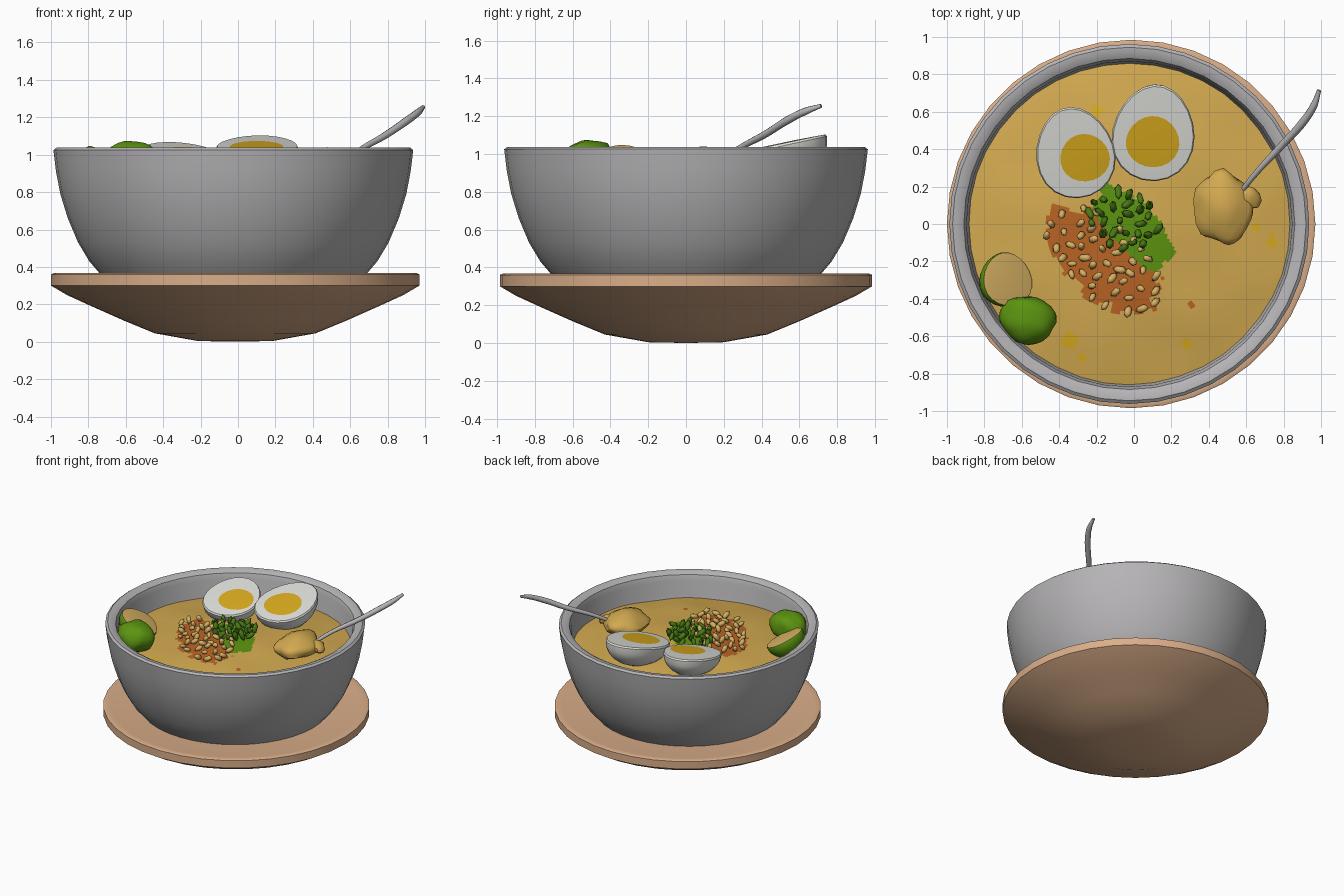
import bpy, bmesh, math, random
from mathutils import Matrix, Vector, noise

if "Cube" in bpy.data.objects:
    bpy.data.objects.remove(bpy.data.objects["Cube"])

random.seed(4)
CX = -0.025  # bowl axis


def mat(name, r, g, b):
    lin = lambda c: ((c / 255 + 0.055) / 1.055) ** 2.4 if c > 10 else c / 3294
    m = bpy.data.materials.new(name)
    m.diffuse_color = (lin(r), lin(g), lin(b), 1)
    m.use_nodes = True
    m.node_tree.nodes["Principled BSDF"].inputs["Base Color"].default_value = m.diffuse_color
    return m


GREY = mat("stoneware_grey", 182, 180, 182)
WOOD = mat("plate_tan", 218, 174, 137)
SOUP = mat("soup_gold", 211, 170, 80)
WHITE = mat("egg_white", 224, 224, 219)
YOLK = mat("yolk_yellow", 218, 172, 30)
ORANGE = mat("spice_orange", 186, 100, 36)
GREEN = mat("lime_green", 92, 148, 16)
DARK = mat("herb_green", 74, 122, 22)
SEED = mat("seed_tan", 214, 176, 98)


def finish(name, bm, mats, angle=40, recalc=True):
    if recalc:
        bmesh.ops.recalc_face_normals(bm, faces=bm.faces[:])
    me = bpy.data.meshes.new(name)
    bm.to_mesh(me)
    bm.free()
    for m in mats:
        me.materials.append(m)
    me.shade_smooth()
    me.set_sharp_from_angle(angle=math.radians(angle))
    ob = bpy.data.objects.new(name, me)
    bpy.context.collection.objects.link(ob)
    return ob


def loft(rings, seg, band_mats=None):
    """Bridge ellipse rings (cx, cy, rx, ry, z); a zero radius closes to a point."""
    bm = bmesh.new()
    loops = []
    for cx, cy, rx, ry, z in rings:
        if rx == 0:
            loops.append([bm.verts.new((cx, cy, z))] * seg)
        else:
            loops.append([bm.verts.new((cx + rx * math.cos(t), cy + ry * math.sin(t), z))
                          for t in (2 * math.pi * j / seg for j in range(seg))])
    for i in range(len(loops) - 1):
        a, b = loops[i], loops[i + 1]
        for j in range(seg):
            k = (j + 1) % seg
            f = bm.faces.new(list(dict.fromkeys((a[j], b[j], b[k], a[k]))))
            f.material_index = band_mats[i] if band_mats else 0
    return bm


def lathe(name, profile, seg, material, x):
    finish(name, loft([(x, 0, r, r, z) for r, z in profile], seg), [material])


# Plate under the bowl
lathe("plate", [(0, 0), (0.2, 0.004), (0.43, 0.045), (0.6, 0.115), (0.78, 0.195),
                (0.9, 0.25), (0.985, 0.3), (0.985, 0.36), (0.97, 0.367),
                (0.93, 0.36), (0, 0.355)], 36, WOOD, -0.015)

# Bowl with a rounded rim
lathe("bowl", [(0, 0.36), (0.71, 0.36), (0.77, 0.43), (0.83, 0.53), (0.885, 0.66),
               (0.925, 0.79), (0.948, 0.91), (0.962, 1.025), (0.945, 1.038),
               (0.915, 1.036), (0.885, 1.02), (0.87, 0.98), (0.865, 0.86),
               (0.8, 0.68), (0.6, 0.5), (0, 0.44)], 40, GREY, CX)


# Soup surface with painted spice, herb and oil patches
def soup_z(x, y):
    r2 = ((x - CX) ** 2 + y * y) / 0.75
    return 0.925 - 0.085 * r2 + 0.012 * noise.noise(Vector((x * 3, y * 3, 0)))


def in_ellipse(x, y, cx, cy, a, b, deg):
    c, s = math.cos(math.radians(deg)), math.sin(math.radians(deg))
    u, v = (x - cx) * c + (y - cy) * s, (y - cy) * c - (x - cx) * s
    return (u / a) ** 2 + (v / b) ** 2


OIL = [(-0.35, -0.62, 0.04), (0.74, -0.09, 0.03), (-0.2, 0.61, 0.03),
       (0.28, -0.64, 0.02), (-0.27, -0.71, 0.02), (0.65, -0.03, 0.02)]
FLECKS = [(0.31, -0.43, 0.018), (0.15, -0.29, 0.015)]


def soup_colour(x, y):
    n = 0.55 * noise.noise(Vector((x * 11, y * 11, 3)))
    if in_ellipse(x, y, 0.0, -0.02, 0.28, 0.13, -48) + n < 0.95:
        return 2
    if in_ellipse(x, y, -0.17, -0.2, 0.38, 0.2, -42) + n < 0.95:
        return 1
    if any(math.hypot(x - a, y - b) < r for a, b, r in FLECKS):
        return 1
    if any(math.hypot(x - a, y - b) < r for a, b, r in OIL):
        return 3
    return 0


N = 45
bm = loft([(CX, 0, 0.875 * i / N, 0.875 * i / N, 0) for i in range(N + 1)], 120)
for v in bm.verts:
    v.co.z = soup_z(v.co.x, v.co.y)
for f in bm.faces:
    c = f.calc_center_median()
    f.material_index = soup_colour(c.x, c.y)
finish("soup", bm, [SOUP, ORANGE, GREEN, YOLK], recalc=False)


# Half pieces: flat cut face with a coloured core and a domed back
def half(name, loc, rx, ry, depth, core, mats, rot):
    ox, oy, cr = core
    rings = [(ox, oy, 0, 0, 0.004), (ox, oy, cr, cr, 0.004), (0, 0, rx * 0.97, ry * 0.97, 0)]
    for k in range(6):
        t = math.pi / 2 * k / 6
        rings.append((0, 0, rx * math.cos(t), ry * math.cos(t), -0.012 - depth * math.sin(t)))
    rings.append((0, 0, 0, 0, -0.012 - depth))
    bm = loft(rings, 22, [0, 1] + [2] * 7)
    for v in bm.verts:  # slight taper toward +y
        v.co.x *= 1 - 0.12 * v.co.y / ry
    bm.transform(Matrix.Translation(loc) @ rot)
    finish(name, bm, mats, 35)


def tilt(x, y, z):
    return (Matrix.Rotation(math.radians(y), 4, 'Y') @ Matrix.Rotation(math.radians(x), 4, 'X')
            @ Matrix.Rotation(math.radians(z), 4, 'Z'))


EGG = [YOLK, WHITE, WHITE]
half("egg_half_left", (-0.315, 0.38, 1.02), 0.21, 0.25, 0.16, (0.045, -0.035, 0.13),
     EGG, tilt(11, 3, 12))
half("egg_half_right", (0.105, 0.485, 1.05), 0.22, 0.265, 0.18, (0.0, -0.045, 0.14),
     EGG, tilt(12, 0, -6))

# Lime pieces resting at the bowl wall
half("lime_half", (-0.675, -0.295, 0.975), 0.15, 0.148, 0.14, (0, 0, 0.12),
     [SEED, SEED, GREEN], tilt(-8, 28, 0))


def blob(name, loc, size, material, rot, rough, sub=3):
    bm = bmesh.new()
    bmesh.ops.create_icosphere(bm, subdivisions=sub, radius=1)
    for v in bm.verts:
        v.co *= 1 + rough * noise.noise(v.co * 1.6 + Vector(loc) * 5)
    bm.transform(Matrix.Translation(loc) @ rot @ Matrix.Diagonal((*size, 1)))
    finish(name, bm, [material])


blob("lime_wedge", (-0.57, -0.515, 0.965), (0.15, 0.13, 0.115), GREEN, tilt(0, 0, -20), 0.15)

# Spoon: scoop of soup, bowl edge and tapered handle
blob("spoon_scoop", (0.48, 0.09, 0.945), (0.16, 0.195, 0.085), SOUP, tilt(0, 0, 8), 0.18)
blob("spoon_edge", (0.62, 0.14, 0.95), (0.065, 0.06, 0.035), SOUP, tilt(0, 20, -30), 0.2, 2)

curve = bpy.data.curves.new("spoon_handle", 'CURVE')
curve.dimensions = '3D'
curve.bevel_depth = 0.022
curve.bevel_resolution = 2
curve.use_fill_caps = True
path = [(0.57, 0.17, 0.96, 0.6), (0.66, 0.28, 1.03, 0.7), (0.79, 0.42, 1.105, 0.9),
        (0.9, 0.54, 1.18, 1.0), (0.96, 0.63, 1.225, 0.9), (0.99, 0.715, 1.255, 0.5)]
sp = curve.splines.new('BEZIER')
sp.bezier_points.add(len(path) - 1)
for p, (x, y, z, r) in zip(sp.bezier_points, path):
    p.co, p.radius = (x, y, z), r
    p.handle_left_type = p.handle_right_type = 'AUTO'
curve.materials.append(GREY)
bpy.context.collection.objects.link(bpy.data.objects.new("spoon_handle", curve))


# Scattered seeds and herb pieces
def scatter(name, count, area, gap, size, lift, lean, material):
    cx, cy, a, b, deg = area
    bm = bmesh.new()
    spots = []
    for _ in range(4000):
        x, y = random.uniform(-0.5, 0.2), random.uniform(-0.5, 0.2)
        if len(spots) == count:
            break
        if in_ellipse(x, y, cx, cy, a, b, deg) > 1 or any(
                math.hypot(x - p, y - q) < gap for p, q in spots):
            continue
        spots.append((x, y))
        s = random.uniform(0.85, 1.15)
        m = (Matrix.Translation((x, y, soup_z(x, y) + lift * random.uniform(0.7, 1.2)))
             @ Matrix.Rotation(random.uniform(0, 6.28), 4, 'Z')
             @ Matrix.Rotation(math.radians(random.uniform(*lean)), 4, 'X')
             @ Matrix.Diagonal((size[0] * s, size[1] * s, size[2] * s, 1)))
        bmesh.ops.create_icosphere(bm, subdivisions=1, radius=1, matrix=m)
    finish(name, bm, [material], 60)


scatter("tan_seeds", 46, (-0.17, -0.19, 0.37, 0.2, -40), 0.055,
        (0.02, 0.02, 0.036), 0.03, (25, 75), SEED)
scatter("herb_pieces", 32, (-0.05, 0.02, 0.2, 0.15, -25), 0.052,
        (0.021, 0.021, 0.046), 0.05, (15, 60), DARK)
